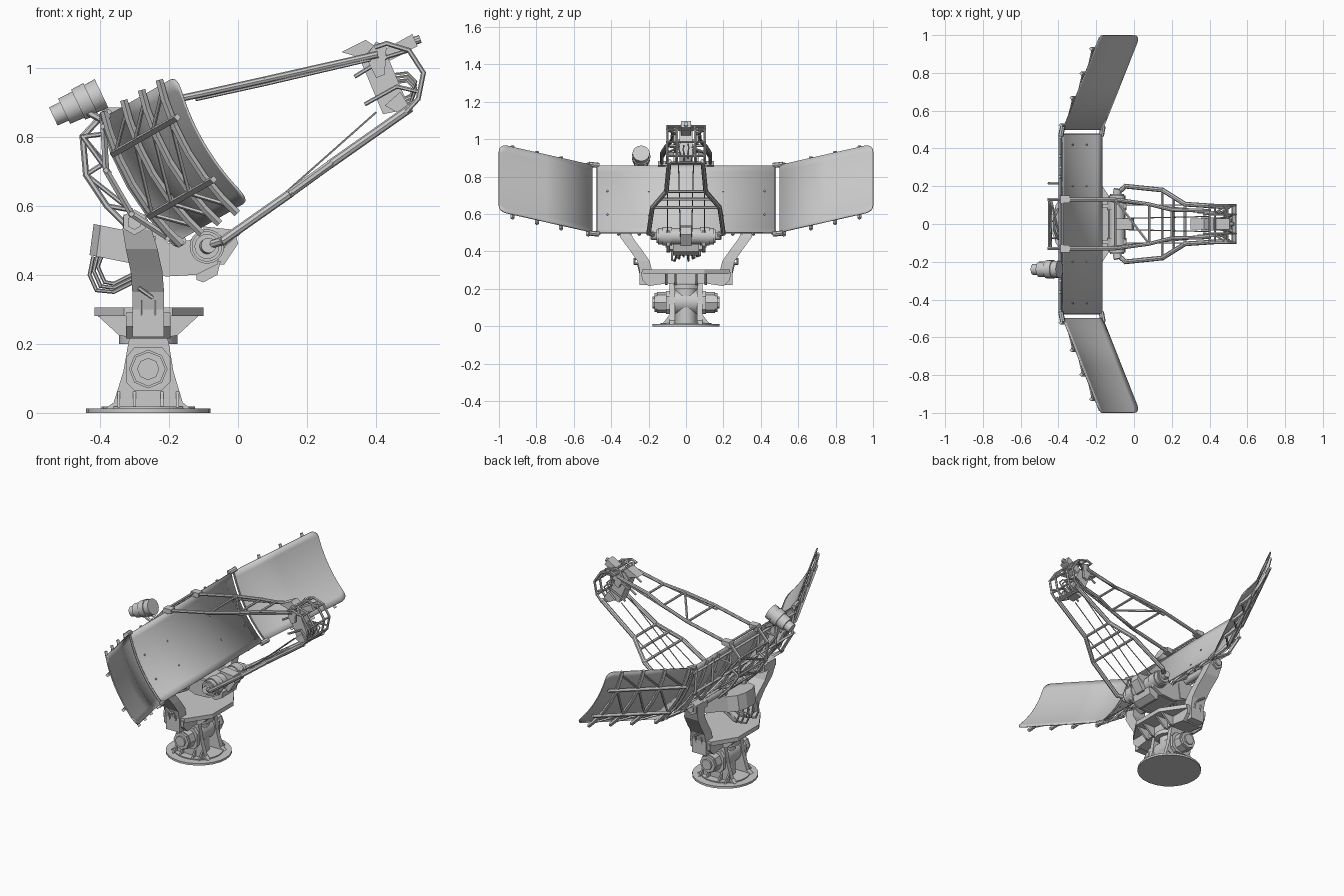
import bpy, bmesh, math
from mathutils import Vector as V


def finish(name, bm, smooth=False):
    bmesh.ops.recalc_face_normals(bm, faces=bm.faces)
    me = bpy.data.meshes.new(name)
    bm.to_mesh(me)
    bm.free()
    ob = bpy.data.objects.new(name, me)
    bpy.context.collection.objects.link(ob)
    if smooth:
        bpy.context.view_layer.objects.active = ob
        ob.select_set(True)
        bpy.ops.object.shade_smooth_by_angle(angle=math.radians(35))
        ob.select_set(False)
    return ob


def add_cyl(bm, a, b, r, r2=None, n=8):
    a, b = V(a), V(b)
    d = b - a
    m = d.to_track_quat('Z', 'Y').to_matrix().to_4x4()
    m.translation = (a + b) / 2
    bmesh.ops.create_cone(bm, cap_ends=True, segments=n, radius1=r, radius2=r if r2 is None else r2,
                          depth=d.length, matrix=m)


def cyls(name, items, n=16):
    bm = bmesh.new()
    for it in items:
        add_cyl(bm, *it, n=n)
    return finish(name, bm, n > 8)


def rods(name, paths, r=.008, n=6):
    bm = bmesh.new()
    for p in paths:
        for a, b in zip(p, p[1:]):
            a, b = V(a), V(b)
            e = (b - a).normalized() * r * .5
            add_cyl(bm, a - e, b + e, r, n=n)
    return finish(name, bm, True)


def loft(name, rings):
    bm = bmesh.new()
    rs = [[bm.verts.new(p) for p in ring] for ring in rings]
    for a, b in zip(rs, rs[1:]):
        for i in range(len(a)):
            j = (i + 1) % len(a)
            bm.faces.new((a[i], a[j], b[j], b[i]))
    bm.faces.new(rs[0])
    bm.faces.new(rs[-1])
    return finish(name, bm)


def prism(name, xz, y0, y1):
    return loft(name, [[(x, y, z) for x, z in xz] for y in (y0, y1)])


def both(path):
    return [[(x, s * y, z) for x, y, z in path] for s in (1, -1)]


# Dish surface: y across, v from bottom (-1) to top (1), off along the normal
def P(y, v, off=0.):
    n = V((.864, 0, .504))
    p = V((-.275, y, .68)) + V((-.105, 0, .18)) * v + n * .03 * (v * v - 1)
    t = (abs(y) - .49) / .51
    if t > 0:
        p += V((.202, 0, .115)) * t
        n = n * .91 - V((0, math.copysign(.41, y), 0))
    return p + n * off


# Reflector panels, wings with rounded outer corners
def panel(name, ys, rounded):
    bm = bmesh.new()
    rows, r = [], .04
    for y in ys:
        d = abs(y) - (1 - r)
        inset = (r - math.sqrt(max(0, r * r - d * d))) / .208 if rounded and d > 0 else 0
        rows.append([bm.verts.new(P(y, (1 - inset) * (i / 6 - 1))) for i in range(13)])
    for a, b in zip(rows, rows[1:]):
        for i in range(12):
            bm.faces.new((a[i], a[i + 1], b[i + 1], b[i]))
    ob = finish(name, bm, True)
    m = ob.modifiers.new("thick", 'SOLIDIFY')
    m.thickness, m.offset = .006, 0
    return ob


panel("centre_panel", [-.475, 0, .475], False)
for s, side in ((1, "left"), (-1, "right")):
    panel(side + "_wing_panel", [s * y for y in (.5, .75, .96, .975, .988, .996, 1)], True)
    # wing backing frame
    vs = [-1.05, -.8, -.4, 0, .4, .8, 1.05]
    ribs = [[P(s * y, v, -.018) for v in vs] for y in (.515, .66, .79, .92)]
    ribs += [[P(s * .51, v, -.026), P(s * .97, v, -.026)] for v in (-.5, .5)]
    rods(side + "_wing_frame", ribs, .011, 4)
    diag = []
    for a, b in ((.52, .66), (.66, .79), (.79, .92)):
        diag += [[P(s * a, .5, -.024), P(s * b, .95, -.014)], [P(s * a, -.5, -.024), P(s * b, -.95, -.014)],
                 [P(s * a, -.5, -.024), P(s * b, .5, -.024)]]
    rods(side + "_wing_braces", diag, .006, 4)
    # hinge rails and knuckles between panels
    rods(side + "_hinge", [[P(s * y, v, -.012) for v in vs] for y in (.474, .502)], .007)
    cyls(side + "_hinge_pins", [(P(s * .465, v, -.008), P(s * .515, v, -.008), .014) for v in (-1.02, 1.02)], 8)

# Centre backing truss
vs = [-1, -.5, 0, .5, 1]
tr = [[P(y, v, -.015) for v in vs] for y in (-.36, -.25, -.13, .13, .25, .36)]
tr += [[P(-.475, v, o), P(.475, v, o)] for v, o in ((-.9, -.02), (-.35, -.055), (.35, -.055), (.9, -.02))]
tr += [[P(y, -.95, -.015), P(y, -.35, -.055), P(y, .35, -.055), P(y, .95, -.015)]
       for y in (-.46, -.3, -.13, .13, .3, .46)]
rods("centre_truss", tr, .009, 4)
rods("centre_braces", [[P(a, -.35, -.055), P(b, .35, -.055)] for a, b in
                       ((-.46, -.3), (-.13, -.3), (-.13, .13), (.3, .13), (.3, .46))], .006, 4)
bolts = [(P(y, v, -.01), P(y, v, .008), .005) for y in (-.42, .42, -.2, .2) for v in (-.4, .3)]
cyls("panel_bolts", bolts, 6)

# Rear support cage
hoop = [(-.38, .13, .875), (-.45, .13, .80), (-.44, .13, .69), (-.38, .13, .60), (-.31, .13, .53)]
rods("rear_cage", both(hoop), .009)
links = both([(-.45, .13, .8), P(.13, .45, -.05)]) + both([P(.13, .45, -.05), (-.44, .13, .69), P(.13, -.3, -.05)])
links += both([(-.38, .13, .6), P(.13, -.3, -.05)])
links += [[(x, .13, z), (x, -.13, z)] for x, _, z in hoop[:4]]
links += [[(-.45, .13, .8), (-.44, -.13, .69)], [(-.44, .13, .69), (-.38, -.13, .6)]]
links += both([P(.215, .8, -.02), (-.45, .215, .8)]) + both([(-.45, .215, .8), P(.215, .3, -.05)])
rods("rear_cage_links", links, .007)

# Rear camera drum on the top edge
c, d = V((-.395, -.24, .925)), V((-.9, 0, -.43)).normalized()
steps = ((0, .035, .046), (.035, .075, .05), (.075, .12, .042), (.12, .155, .03))
cyls("rear_drum", [(c + d * a, c + d * b, r, r * .96) for a, b, r in steps], 16)
rods("rear_drum_mount", [[P(-.24 + k, .95, -.01), c + d * .05 + V((0, k, -.03))] for k in (-.025, .025)], .01)

# Base flange and pedestal
cyls("base_flange", [((-.26, 0, 0), (-.26, 0, .012), .18), ((-.26, 0, .012), (-.26, 0, .018), .135)], 24)
side = [(-.385, .012), (-.36, .03), (-.332, .12), (-.318, .2), (-.31, .24), (-.21, .24), (-.2, .2),
        (-.187, .12), (-.16, .03), (-.137, .012)]
for s in (1, -1):
    prism("pedestal_cheek", side, s * .06, s * .088)
    prism("motor_plate", [(-.325, .09), (-.3, .065), (-.22, .065), (-.195, .09), (-.195, .16), (-.22, .19),
                          (-.3, .19), (-.325, .16)], s * .088, s * .108)
    cyls("azimuth_motor", [((-.26, s * .1, .127), (-.26, s * .155, .127), .056),
                           ((-.26, s * .155, .127), (-.26, s * .168, .127), .05),
                           ((-.26, s * .168, .127), (-.26, s * .178, .127), .032)], 8)
    for x in (-.345, -.3, -.22, -.175):
        loft("base_gusset", [[(x + k, s * .085, .015), (x + k, s * .125, .015), (x + k, s * .088, .062)]
                             for k in (-.004, .004)])
cyls("pedestal_drum", [((-.26, -.06, .13), (-.26, .06, .13), .065)], 16)
cyls("azimuth_column", [((-.26, 0, .01), (-.26, 0, .2), .058), ((-.26, 0, .2), (-.26, 0, .225), .085)], 16)

# Turntable yoke
oct_xy = [(-.415, -.1), (-.33, -.235), (-.19, -.235), (-.1, -.1), (-.1, .1), (-.19, .235), (-.33, .235), (-.415, .1)]
loft("turntable_deck", [[(x, y, z) for x, y in oct_xy] for z in (.28, .305)])
yz = [(-.24, .29), (-.235, .25), (-.2, .215), (-.1, .23), (.1, .23), (.2, .215), (.235, .25), (.24, .29)]
loft("turntable_beam", [[(x, y, z) for y, z in yz] for x in (-.325, -.195)])
for s in (1, -1):
    for e, y in ((-1, .05), (1, .05), (-1, .1), (1, .1)):
        prism("deck_bracket", [(-.26 + e * .06, .28), (-.26 + e * .145, .28), (-.26 + e * .085, .225),
                               (-.26 + e * .06, .22)], s * y, s * (y + .012))
    # fork arm, swept from yoke to elevation pivot
    secs = ((.215, .22, -.26, .045), (.215, .3, -.26, .045), (.228, .35, -.26, .046), (.27, .41, -.265, .046),
            (.318, .475, -.279, .046), (.335, .53, -.292, .042), (.335, .575, -.3, .032))
    loft("fork_arm", [[(x + a * w, s * y + b * .033, z) for a, b in ((-1, -1), (1, -1), (1, 1), (-1, 1))]
                      for y, z, x, w in secs])
    cyls("pivot_cap", [((-.3, s * .27, .552), (-.3, s * .378, .552), .037),
                       ((-.3, s * .378, .552), (-.3, s * .388, .552), .022)], 6)
    rods("arm_handle", [[(-.285, s * .25, .36), (-.285, s * .275, .36), (-.25, s * .275, .335),
                         (-.25, s * .25, .335)]], .006)
    rods("arm_bolts", [[(x, s * .245, .285), (x, s * .255, .325)] for x in (-.28, -.24)], .005)

    # tilt frame side plates
    prism("tilt_plate", [(-.34, .56), (-.29, .58), (-.2, .49), (-.14, .5), (-.1, .53), (-.04, .51), (-.06, .43),
                         (-.12, .4), (-.21, .395), (-.3, .43)], s * .085, s * .105)
cyls("tilt_shaft", [((-.3, -.28, .552), (-.3, .28, .552), .022)], 12)
prism("tilt_core", [(-.3, .5), (-.17, .47), (-.12, .46), (-.12, .41), (-.21, .4), (-.3, .43)], -.085, .085)

# Counterweight with rounded back, and hanging cables
plan = [(-.25, -.11), (-.36, -.11), (-.41, -.08), (-.43, -.03), (-.43, .03), (-.41, .08), (-.36, .11), (-.25, .11)]
loft("counterweight", [[(x + .012 * k, y, .455 - .2 * (x + .42) + .09 * k) for x, y in plan] for k in (0, 1)])
cab = []
for i in range(6):
    y, k = -.075 + .03 * i, .012 * (i % 3)
    cab.append([(-.42 + k, y, .45), (-.43 + k, y, .40 + k), (-.41 + k, y, .355 + k), (-.36, y * .8, .35 + k),
                (-.31, y * .7, .375 + k), (-.24, y * .6, .42)])
rods("cable_loops", cab, .0055, 6)

# Receiver drum at the foot of the dish
cyls("receiver_drum", [((-.09, -.15, .482), (-.09, .15, .482), .044)], 20)
for s in (1, -1):
    cyls("receiver_caps", [((-.09, s * .075, .482), (-.09, s * .125, .482), .05),
                           ((-.09, s * .15, .482), (-.09, s * .158, .482), .036),
                           ((-.09, s * .158, .482), (-.085, s * .185, .485), .022)], 20)
prism("receiver_box", [(-.1, .43), (-.1, .54), (-.01, .53), (0, .49), (-.04, .43)], -.03, .03)
prism("receiver_foot", [(-.12, .385), (-.12, .44), (-.05, .44), (-.06, .4), (-.1, .378)], -.07, .07)

# Lower boom: splayed near the dish, narrow at the feed
low = [(-.085, .165, .485), (-.045, .2, .498), (.15, .18, .635), (.27, .105, .722), (.495, .09, .88)]
rods("lower_boom", both(low), .0125, 8)
rods("lower_boom_bars", [[(x, y, z), (x, -y, z)] for x, y, z in
                         ((.15, .18, .635), (.21, .14, .68), (.27, .105, .722), (.48, .09, .87))], .008)
rods("stay_wires", both([(-.04, .03, .48), (.4, .04, .87)]) + both([(-.05, .1, .5), (.27, .1, .722)]), .003, 5)

# Upper boom
up = [(-.38, .13, .865), (-.1, .13, .925), (.08, .105, .965), (.2, .075, .992), (.4, .07, 1.037)]
rods("upper_boom", both(up), .01, 8)
rods("upper_boom_rail", both([(-.12, .12, .908), (.08, .1, .952), (.38, .07, 1.022)]), .005)
rods("upper_boom_bars", [[(x, y, z), (x, -y, z)] for x, y, z in up[1:4]] + [[(-.1, .13, .925), (.08, -.105, .965)]], .007)
for s in (1, -1):
    prism("boom_foot", [(-.4, .85), (-.39, .885), (-.34, .885), (-.34, .86)], s * .11, s * .15)

# Feed head
prism("feed_body", [(.355, 1.02), (.385, 1.055), (.43, 1.04), (.485, .91), (.47, .875), (.42, .865)], -.035, .035)
for s in (1, -1):
    prism("feed_cheek", [(.37, 1.03), (.4, 1.075), (.43, 1.06), (.425, .98), (.4, .97)], s * .055, s * .068)
    prism("feed_lower_cheek", [(.425, .89), (.47, .93), (.5, .88), (.47, .865)], s * .055, s * .068)
prism("feed_horn", [(.3, 1.045), (.37, 1.08), (.4, 1.06), (.385, 1.02)], -.03, .03)
prism("feed_rear_box", [(.42, 1.05), (.505, 1.097), (.52, 1.062), (.44, 1.02)], -.028, .028)
cyls("feed_plug", [((.505, 0, 1.075), (.528, 0, 1.083), .012)], 10)
cage = [(.4, 0, 1.06), (.43, 0, 1.07), (.495, 0, 1.05), (.537, 0, .985), (.522, 0, .91), (.49, 0, .875)]
rods("feed_cage", [[(x, y, z) for x, _, z in cage] for y in (-.1, -.05, .05, .1)], .007)
rods("feed_cage_bars", [[(x, -.1, z), (x, .1, z)] for x, _, z in cage]
     + both([(.34, .06, .975), (.43, .06, 1.03), (.495, .1, 1.05)])
     + both([(.37, .05, .895), (.46, .06, .945), (.525, .1, .93)]), .006)
rods("feed_cables", [[(.45, y, .98 - k), (.49, y * 1.3, .985 - k), (.515, y * 1.4, .96 - k), (.5, y, .92 - k), (.47, y, .905 - k)]
                     for y, k in ((-.03, 0), (-.01, .02), (.01, .01), (.03, .025))], .004, 5)
